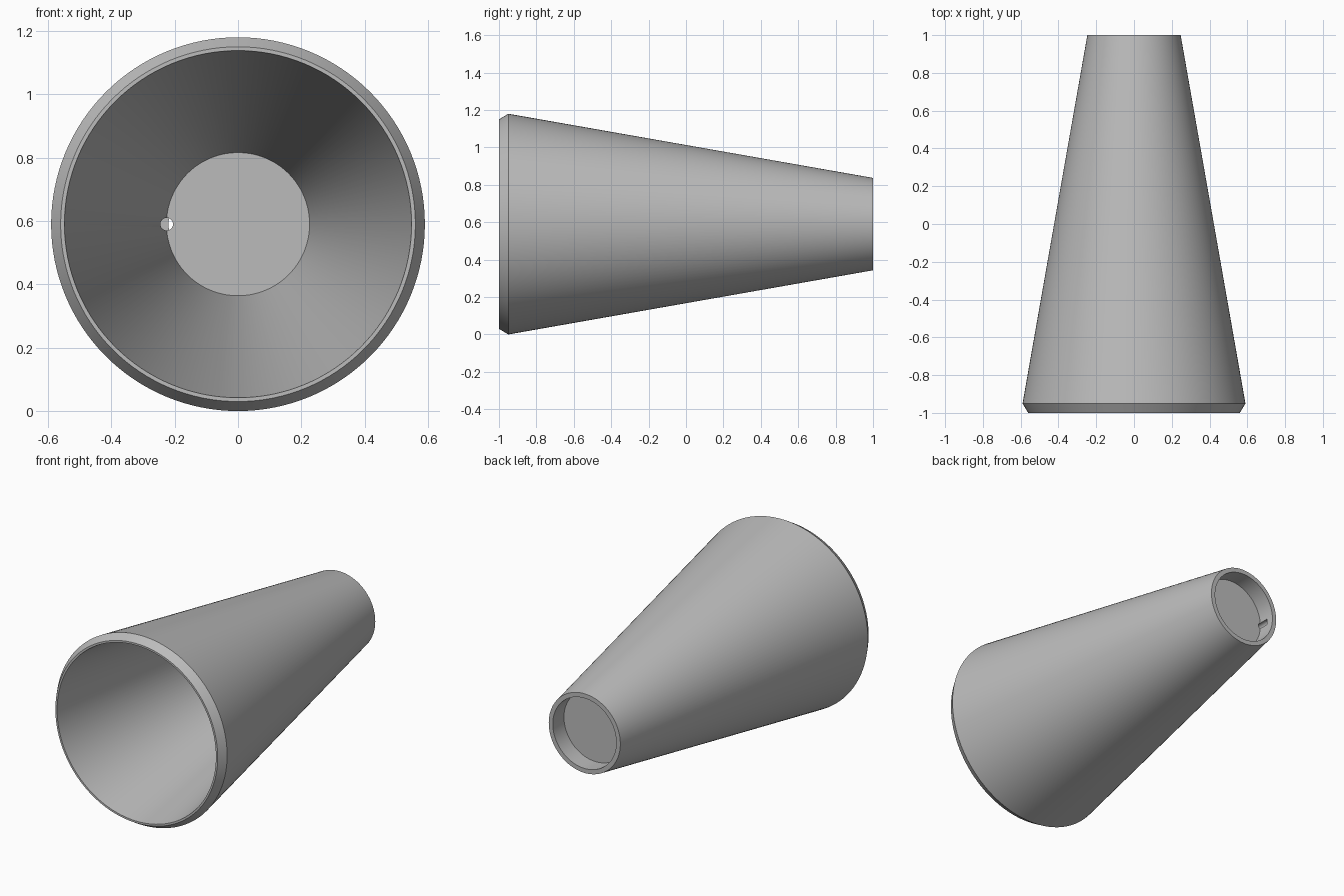
import bpy, bmesh, math
from mathutils import Matrix, Vector

cube = bpy.data.objects.get("Cube")
if cube:
    bpy.data.objects.remove(cube, do_unlink=True)

AXIS_Z = 0.59
SEGMENTS = 128

grey = bpy.data.materials.new("plain grey")
grey.use_nodes = True
colour = (0.5, 0.5, 0.5, 1)
grey.diffuse_color = colour
grey.node_tree.nodes["Principled BSDF"].inputs["Base Color"].default_value = colour


def add_object(name, bm):
    bmesh.ops.recalc_face_normals(bm, faces=bm.faces)
    mesh = bpy.data.meshes.new(name)
    bm.to_mesh(mesh)
    bm.free()
    mesh.materials.append(grey)
    obj = bpy.data.objects.new(name, mesh)
    bpy.context.collection.objects.link(obj)
    return obj


def revolve(name, profile):
    """Turn (radius, y) points around the lengthwise axis."""
    bm = bmesh.new()
    verts = [bm.verts.new((r, y, AXIS_Z)) for r, y in profile]
    edges = [bm.edges.new(pair) for pair in zip(verts, verts[1:])]
    bmesh.ops.spin(bm, geom=verts + edges, cent=(0, 0, AXIS_Z), axis=(0, 1, 0),
                   angle=math.tau, steps=SEGMENTS)
    bmesh.ops.remove_doubles(bm, verts=bm.verts, dist=0.0005)
    return add_object(name, bm)


# Tapered hollow shell: inner cone, bevelled front rim, outer cone, rear recess
shell = revolve("tapered_shell", [
    (0, 0.84), (0.226, 0.84), (0.548, -1), (0.56, -1),
    (0.59, -0.95), (0.247, 1), (0.219, 1), (0.219, 0.89), (0, 0.89)])

# Small cable hole at the edge of the partition, ending inside the wall
bm = bmesh.new()
place = Matrix.Translation(Vector((-0.225, 0.79, AXIS_Z))) @ Matrix.Rotation(math.pi / 2, 4, "X")
bmesh.ops.create_cone(bm, cap_ends=True, segments=32, radius1=0.02, radius2=0.02,
                      depth=0.32, matrix=place)
cutter = add_object("cable_hole_cutter", bm)
cutter.hide_render = True

cut = shell.modifiers.new("cable hole", "BOOLEAN")
cut.operation = "DIFFERENCE"
cut.solver = "EXACT"
cut.object = cutter

bpy.ops.object.select_all(action="DESELECT")
shell.select_set(True)
bpy.context.view_layer.objects.active = shell
bpy.ops.object.modifier_apply(modifier=cut.name)
bpy.data.objects.remove(cutter, do_unlink=True)
bpy.ops.object.shade_smooth_by_angle(angle=math.radians(25))
